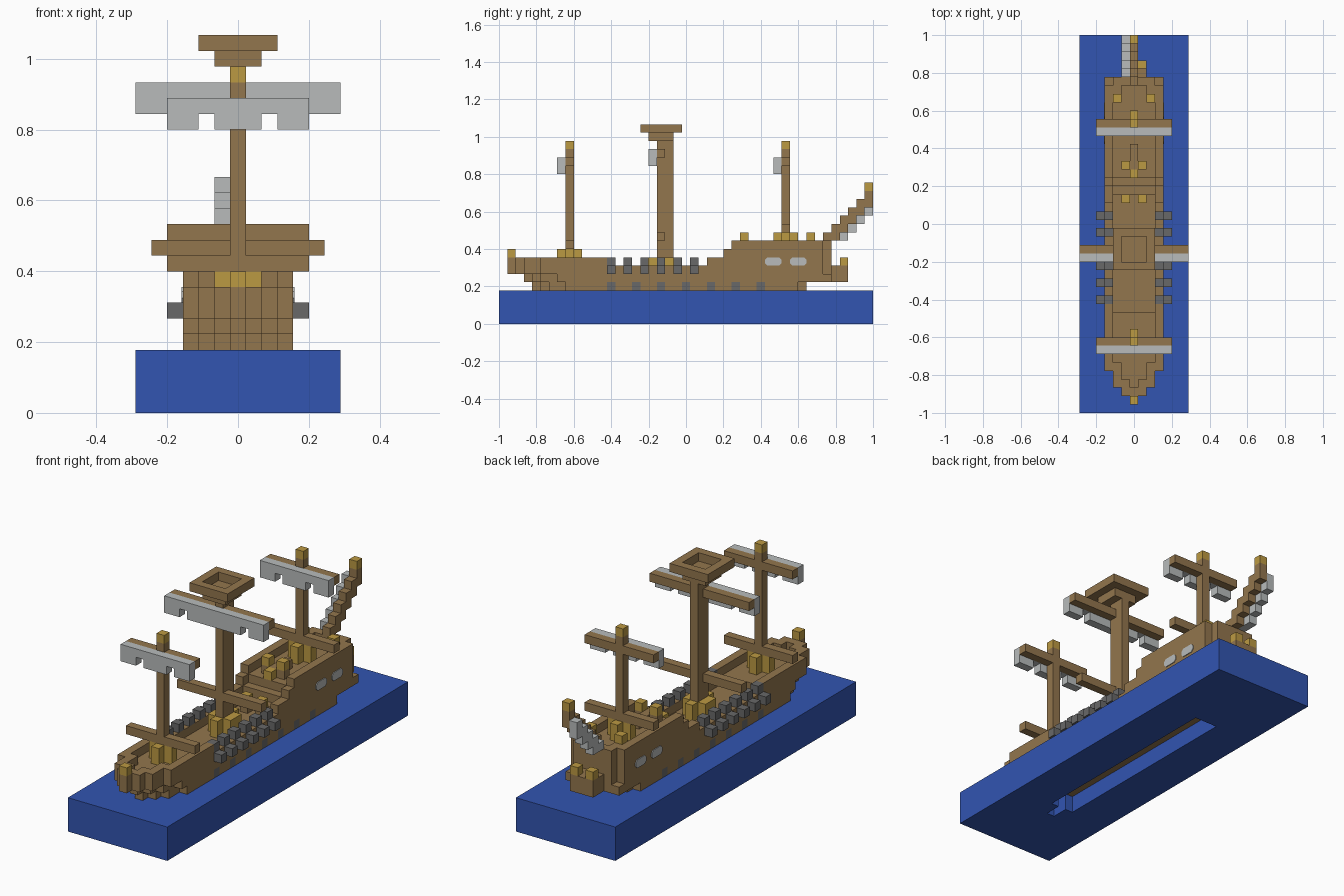
import bpy, bmesh
from itertools import product

if "Cube" in bpy.data.objects:
    bpy.data.objects.remove(bpy.data.objects["Cube"])

U = 2 / 45            # edge of one building block
MID = 22.5            # blocks from the bow end to the centre


def material(name, rgb):
    m = bpy.data.materials.new(name)
    m.use_nodes = True
    m.diffuse_color = (*rgb, 1)
    m.node_tree.nodes["Principled BSDF"].inputs["Base Color"].default_value = (*rgb, 1)
    return m


WOOD = material("wood brown", (0.29, 0.18, 0.075))
GOLD = material("gold", (0.50, 0.32, 0.055))
WATER = material("water blue", (0.032, 0.09, 0.44))
SAIL = material("sail grey", (0.48, 0.50, 0.50))
IRON = material("iron grey", (0.14, 0.14, 0.14))


def finish(bm, name, mats):
    mesh = bpy.data.meshes.new(name)
    bm.to_mesh(mesh)
    bm.free()
    for m in mats:
        mesh.materials.append(m)
    ob = bpy.data.objects.new(name, mesh)
    bpy.context.collection.objects.link(ob)
    return ob


def box(x0, x1, y0, y1, z0, z1):
    """Set of block cells; x is counted from the centre line, all ends inclusive."""
    return set(product(range(x0, x1 + 1), range(y0, y1 + 1), range(z0, z1 + 1)))


def blocks(name, *layers):
    """Join (cells, material) layers into one outer skin."""
    cells = {}
    for k, (part, _) in enumerate(layers):
        cells.update((c, k) for c in part)
    bm = bmesh.new()
    verts = {}
    for c, k in cells.items():
        for axis, side in product(range(3), (0, 1)):
            near = list(c)
            near[axis] += 2 * side - 1
            if tuple(near) in cells:
                continue
            ring = []
            for a, b in ((0, 0), (1, 0), (1, 1), (0, 1)):
                p = list(c)
                p[axis] += side
                p[(axis + 1) % 3] += a
                p[(axis + 2) % 3] += b
                p = tuple(p)
                if p not in verts:
                    verts[p] = bm.verts.new(((p[0] - 0.5) * U, (p[1] - MID) * U, p[2] * U))
                ring.append(verts[p])
            face = bm.faces.new(ring if side else ring[::-1])
            face.material_index = k
    bmesh.ops.dissolve_limit(bm, angle_limit=0.01, verts=bm.verts[:],
                             edges=bm.edges[:], delimit={'MATERIAL'})
    return finish(bm, name, [m for _, m in layers])


# Hull plan: half width in blocks either side of the centre block
def reach(y):
    if y < 1 or y > 39:
        return -1
    bow = (0, 1, 2, 2, 3)
    return min(bow[min(y - 1, 4)], 2 if y == 39 else 3)


def rail_top(y):
    if y < 13 or y in (25, 26):
        return 8
    return 7 if y < 25 else 9 if y == 27 else 10


def deck_top(y):
    return 7 if y < 12 else 6 if y < 26 else min(y - 19, 9)


# Sea block with a slot under the keel
keel = box(-1, 1, 10, 34, 2, 3) | box(0, 0, 8, 9, 2, 3)
slot = {(x, y, z) for x, y, k in keel for z in range(4)}
blocks("sea", (box(-6, 6, 0, 44, 0, 3) - slot, WATER))

# Hull with stepped bow, sunken decks, stairs and gun ports
hull = set(keel)
for y in range(1, 40):
    w = reach(y)
    inner = min(reach(y - 1), w, reach(y + 1)) - 1
    for x in range(-w, w + 1):
        top = deck_top(y) if abs(x) <= inner else rail_top(y)
        hull |= box(x, x, y, y, 6, top - 1)
    low = reach(y - 2)
    hull |= box(-low, low, y, y, 5, 5) if y > 2 and low >= 0 else set()
    low = min(reach(y - 3), 2 if y == 36 else 3)
    if 4 <= y <= 36:
        hull |= box(-low, low, y, y, 4, 4)
hull |= box(-2, 2, 39, 39, 5, 5) | box(-1, 1, 40, 41, 5, 6)
ports = {(s * 3, y, 4) for s in (-1, 1) for y in range(13, 32, 3)}
blocks("hull", (hull, WOOD), (ports, IRON))

# Cannons along both rails
for s, side in ((1, "left"), (-1, "right")):
    for y in range(13, 24, 2):
        blocks(side + "_cannon", ({(s * 3, y, 7), (s * 4, y, 6)}, IRON))

# Cabin windows as thin plates with clipped corners
for s, side in ((1, "left"), (-1, "right")):
    for y in (32, 35):
        bm = bmesh.new()
        c = 0.3
        pts = ((c, 0), (2 - c, 0), (2, c), (2, 1 - c), (2 - c, 1), (c, 1), (0, 1 - c), (0, c))
        x = s * 3.5 * U
        face = bm.faces.new([bm.verts.new((x, (y + a - MID) * U, (7 + b) * U)) for a, b in pts])
        out = bmesh.ops.extrude_face_region(bm, geom=[face])["geom"]
        bmesh.ops.translate(bm, vec=(s * 0.004, 0, 0),
                            verts=[v for v in out if isinstance(v, bmesh.types.BMVert)])
        bmesh.ops.recalc_face_normals(bm, faces=bm.faces[:])
        finish(bm, side + "_window", [SAIL])

# Masts: name, y, depth, deck, collar, lower yard (z, reach), upper yard (z, reach), sail gap
masts = (("fore", 8, 1, 7, 8, (9, 4), (19, 4), 2),
         ("main", 19, 2, 6, 7, (10, 5), (20, 6), 4),
         ("aft", 34, 1, 9, 10, (11, 4), (19, 4), 2))
for name, y, d, deck, ring, (lz, lw), (uz, uw), gap in masts:
    tip = box(0, 0, y, y, 21, 21) if d == 1 else set()
    blocks(name + "_mast", (box(0, 0, y, y + d - 1, deck, 21), WOOD), (tip, GOLD))
    blocks(name + "_lower_yard", (box(-lw, lw, y, y, lz, lz), WOOD))
    blocks(name + "_upper_yard", (box(-uw, uw, y, y, uz, uz), WOOD))
    cloth = box(-uw, uw, y - 1, y - 1, uz - 1, uz)
    cloth -= {(s * gap, y - 1, uz - 1) for s in (-1, 1)}
    blocks(name + "_sail", (cloth, SAIL))
    collar = box(-1, 1, y, y + d - 1, deck, ring) | box(0, 0, y - 1, y + d, deck, ring)
    blocks(name + "_collar", (collar - box(0, 0, y, y + d - 1, deck, ring), GOLD))

# Lookout platform on the main mast
nest = box(-1, 1, 18, 20, 22, 22) | (box(-2, 2, 17, 21, 23, 23) - box(-1, 1, 18, 20, 23, 23))
blocks("lookout", (nest, WOOD))

# Raked spar climbing away from the stern, with its small sail
spar = box(0, 0, 39, 39, 10, 10)
jib = box(-1, -1, 40, 40, 10, 10)
for i in range(5):
    spar |= box(0, 0, 40 + i, 40 + i, 10 + i, 11 + i)
    if i:
        jib |= box(-1, -1, 40 + i, 40 + i, 9 + i, 10 + i)
blocks("raked_spar", (spar, WOOD), ({(0, 44, 16)}, GOLD))
blocks("small_sail", (jib, SAIL))

# Gold-topped posts: bow, stairs, stern deck and stern ledge
blocks("bow_post", ({(0, 1, 8)}, GOLD))
for s, side in ((1, "left"), (-1, "right")):
    for name, x, y, z in (("stair_foot_post", 1, 25, 6), ("stair_head_post", 1, 29, 9),
                          ("stern_post", 2, 37, 9)):
        blocks(f"{side}_{name}", ({(s * x, y, z)}, WOOD), ({(s * x, y, z + 1)}, GOLD))
    blocks(side + "_ledge_lamp", ({(s, 41, 7)}, GOLD))

# Helm beam behind the stairs
blocks("helm_beam", (box(0, 0, 29, 31, 9, 9), WOOD), ({(0, 28, 9)}, GOLD))
